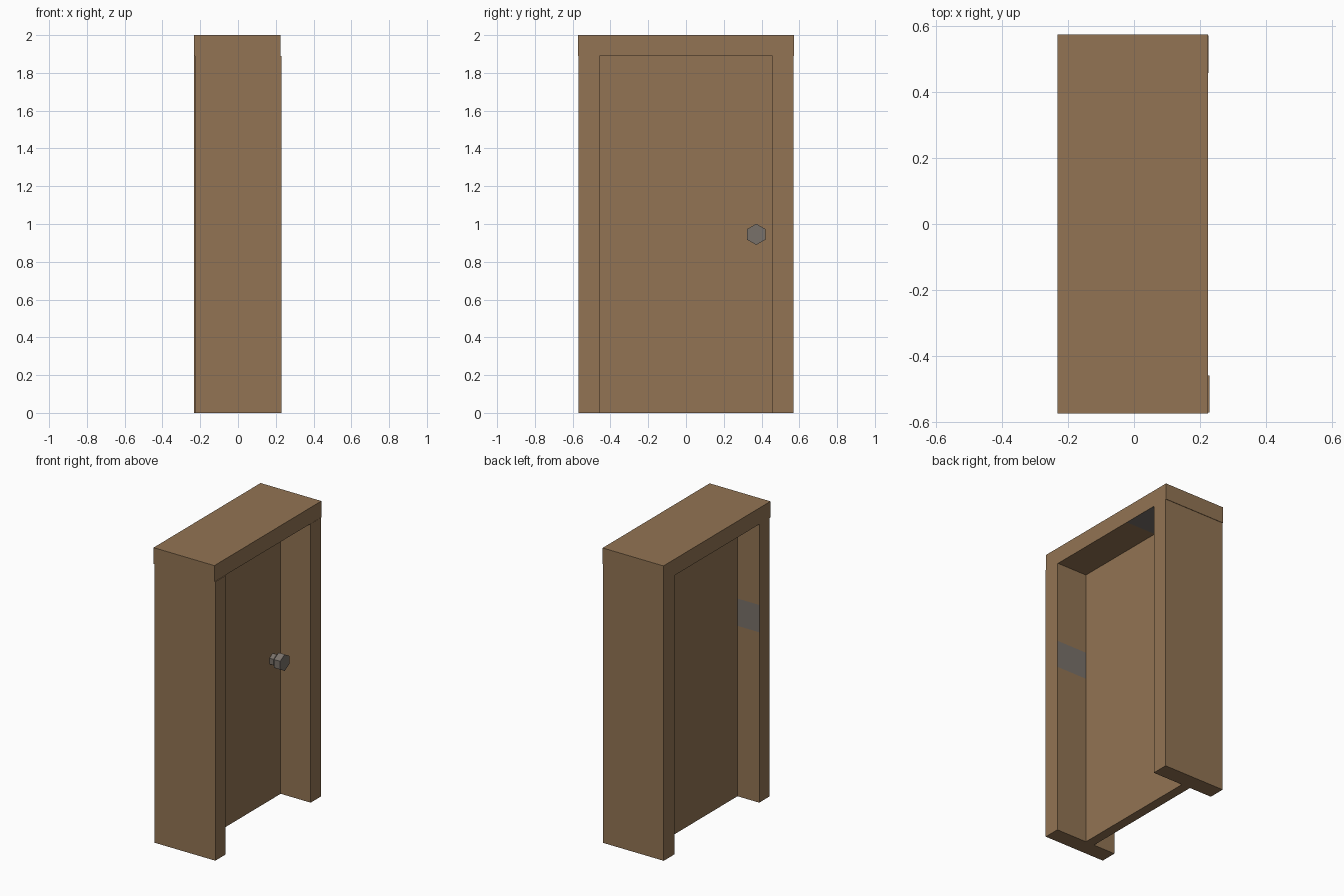
import bpy, bmesh, math
from mathutils import Matrix, Vector

if "Cube" in bpy.data.objects:
    bpy.data.objects.remove(bpy.data.objects["Cube"])


def material(name, rgb):
    m = bpy.data.materials.new(name)
    m.diffuse_color = (*rgb, 1)
    m.use_nodes = True
    m.node_tree.nodes["Principled BSDF"].inputs["Base Color"].default_value = m.diffuse_color
    return m


wood = material("brown wood", (0.288, 0.174, 0.087))
metal = material("grey metal", (0.19, 0.165, 0.143))


def finish(name, bm, mats):
    mesh = bpy.data.meshes.new(name)
    bm.normal_update()
    bm.to_mesh(mesh)
    bm.free()
    for m in mats:
        mesh.materials.append(m)
    ob = bpy.data.objects.new(name, mesh)
    bpy.context.collection.objects.link(ob)
    return ob


def box(name, lo, hi, band=None):
    """Box from corner to corner; band = (axis, start, end, facing) paints one inlaid strip."""
    lo, hi = Vector(lo), Vector(hi)
    bm = bmesh.new()
    bmesh.ops.create_cube(bm, size=1)
    for v in bm.verts:
        v.co = Vector((lo[i] if v.co[i] < 0 else hi[i]) for i in range(3))
    if band:
        axis, start, end, facing = band
        normal = Vector((0, 0, 0))
        normal[axis] = 1
        for cut in (start, end):
            if lo[axis] < cut < hi[axis]:
                bmesh.ops.bisect_plane(bm, geom=bm.verts[:] + bm.edges[:] + bm.faces[:],
                                       plane_co=normal * cut, plane_no=normal)
        bm.normal_update()
        for f in bm.faces:
            if f.normal.dot(Vector(facing)) > 0.9 and start < f.calc_center_median()[axis] < end:
                f.material_index = 1
    return finish(name, bm, [wood, metal])


# Frame: two jambs and a lintel, with metal inlays on the inner faces
box("hinge_jamb", (-0.228, -0.57, 0), (0.229, -0.459, 1.89), (2, 1.155, 1.34, (0, 1, 0)))
box("latch_jamb", (-0.232, 0.457, 0), (0.225, 0.57, 1.89))
box("lintel", (-0.232, -0.573, 1.89), (0.224, 0.573, 2.0), (1, 0.198, 0.457, (0, 0, -1)))

# Door panel
box("door_panel", (-0.065, -0.459, 0), (0.0, 0.457, 1.89))

# Six-sided knob: stepped rings (x, radius) along the x axis
bm = bmesh.new()
rings = []
for x, r in [(0.0, 0.04), (0.03, 0.04), (0.045, 0.056), (0.09, 0.056)]:
    rings.append([bm.verts.new((x, 0.372 + r * math.sin(a * math.pi / 3),
                                0.945 + r * math.cos(a * math.pi / 3))) for a in range(6)])
for a, b in zip(rings, rings[1:]):
    for i in range(6):
        j = (i + 1) % 6
        bm.faces.new((a[i], a[j], b[j], b[i]))
bm.faces.new(rings[0])
bm.faces.new(rings[-1])
bmesh.ops.recalc_face_normals(bm, faces=bm.faces[:])
finish("door_knob", bm, [metal])
